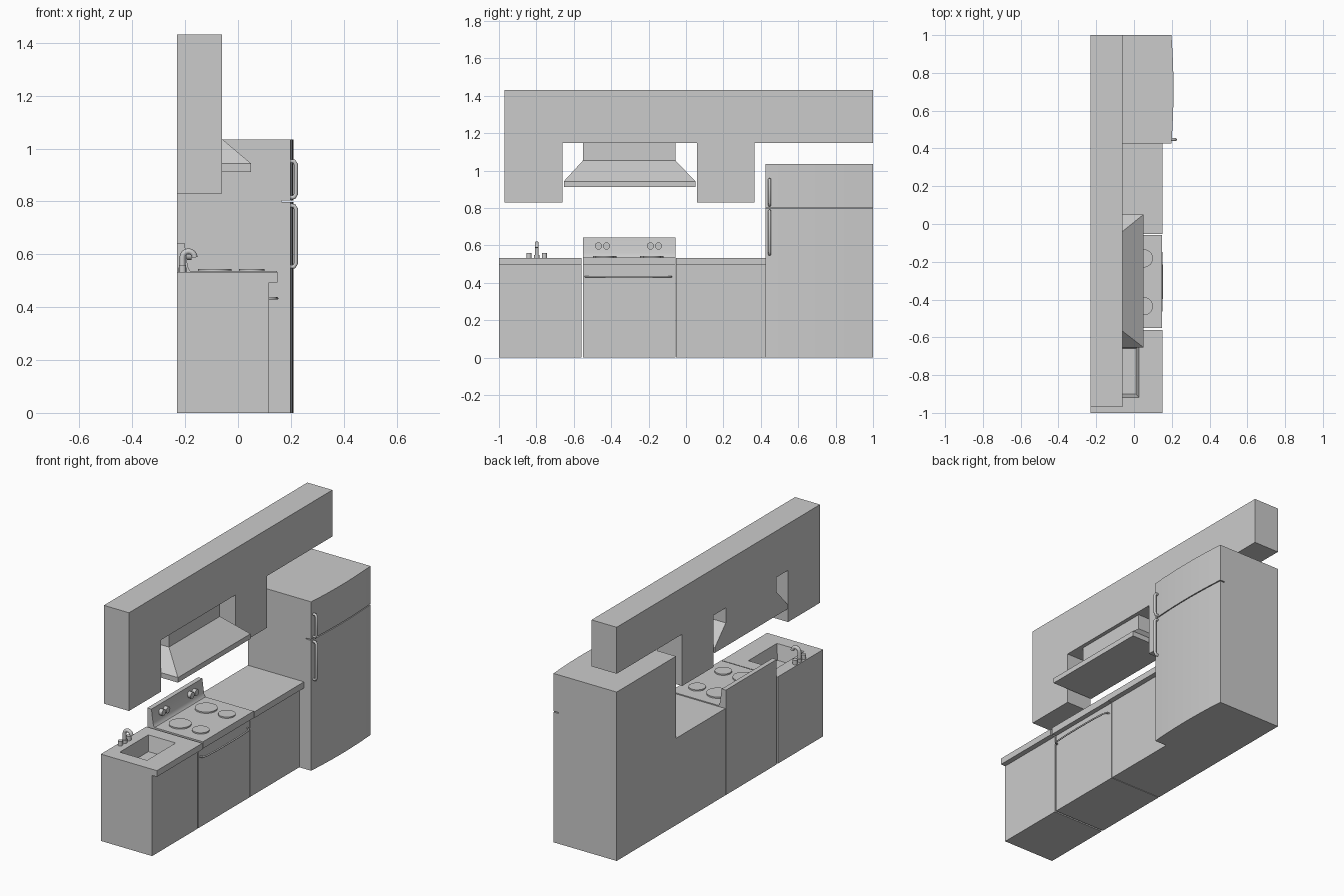
import bpy, bmesh, math
from mathutils import Vector

if "Cube" in bpy.data.objects:
    bpy.data.objects.remove(bpy.data.objects["Cube"])


def make(name, bm, smooth=False):
    bmesh.ops.recalc_face_normals(bm, faces=bm.faces[:])
    me = bpy.data.meshes.new(name)
    bm.to_mesh(me)
    bm.free()
    ob = bpy.data.objects.new(name, me)
    bpy.context.collection.objects.link(ob)
    if smooth:
        bpy.ops.object.select_all(action='DESELECT')
        bpy.context.view_layer.objects.active = ob
        ob.select_set(True)
        bpy.ops.object.shade_smooth_by_angle(angle=math.radians(35))
    return ob


def extrude(name, pts, move, smooth=False):
    """Extrude a closed 3D outline along a vector."""
    bm = bmesh.new()
    f = bm.faces.new([bm.verts.new(p) for p in pts])
    new = bmesh.ops.extrude_face_region(bm, geom=[f])['geom']
    bmesh.ops.translate(bm, vec=move, verts=[v for v in new if isinstance(v, bmesh.types.BMVert)])
    return make(name, bm, smooth)


def along_y(name, profile, y0, y1, smooth=False):
    return extrude(name, [(x, y0, z) for x, z in profile], (0, y1 - y0, 0), smooth)


def along_z(name, plan, z0, z1, smooth=False):
    return extrude(name, [(x, y, z0) for x, y in plan], (0, 0, z1 - z0), smooth)


def loft(name, layers):
    """Stack of rectangles (x0, x1, y0, y1, z) joined into a closed solid."""
    bm = bmesh.new()
    rings = [[bm.verts.new(p) for p in ((a, c, z), (b, c, z), (b, d, z), (a, d, z))]
             for a, b, c, d, z in layers]
    for lo, hi in zip(rings, rings[1:]):
        for i in range(4):
            j = (i + 1) % 4
            bm.faces.new((lo[i], lo[j], hi[j], hi[i]))
    bm.faces.new(rings[0])
    bm.faces.new(rings[-1])
    return make(name, bm)


def cylinder(name, center, r, depth, axis='Z', sides=24):
    bm = bmesh.new()
    bmesh.ops.create_cone(bm, cap_ends=True, segments=sides, radius1=r, radius2=r, depth=depth)
    q = Vector((0, 0, 1)).rotation_difference(Vector((1, 0, 0) if axis == 'X' else (0, 0, 1)))
    for v in bm.verts:
        v.co = q @ v.co + Vector(center)
    return make(name, bm, True)


def tube(name, pts, r):
    cu = bpy.data.curves.new(name, 'CURVE')
    cu.dimensions = '3D'
    cu.bevel_depth = r
    cu.bevel_resolution = 3
    cu.use_fill_caps = True
    sp = cu.splines.new('POLY')
    sp.points.add(len(pts) - 1)
    for p, co in zip(sp.points, pts):
        p.co = (*co, 1)
    sp.use_smooth = True
    ob = bpy.data.objects.new(name, cu)
    bpy.context.collection.objects.link(ob)
    return ob


BACK = -0.23
BODY, EDGE = 0.118, 0.15

# upper cabinets: a beam with two drops around the hood
upper = [(-0.97, 0.83), (-0.66, 0.83), (-0.66, 1.147), (0.06, 1.147), (0.06, 0.83),
         (0.365, 0.83), (0.365, 1.147), (1, 1.147), (1, 1.432), (-0.97, 1.432)]
extrude("upper_cabinets", [(BACK, y, z) for y, z in upper], (0.17, 0, 0))

# range hood
loft("range_hood", [(BACK, 0.05, -0.653, 0.05, 0.912), (BACK, 0.05, -0.653, 0.05, 0.943),
                    (BACK, -0.083, -0.55, -0.057, 1.055), (BACK, -0.083, -0.55, -0.057, 1.147)])

# base cabinets with overhanging counters
base = [(BACK, 0), (BODY, 0), (BODY, 0.494), (EDGE, 0.494), (EDGE, 0.532), (BACK, 0.532)]
sink_unit = along_y("sink_cabinet", base, -1, -0.56)
along_y("counter_cabinet", base, -0.053, 0.425)

# sink basin cut
cutter = loft("sink_cutter", [(-0.145, 0.01, -0.90, -0.66, 0.44), (-0.16, 0.028, -0.92, -0.64, 0.54)])
cutter.hide_render = True
cutter.hide_viewport = True
mod = sink_unit.modifiers.new("basin", 'BOOLEAN')
mod.object = cutter
mod.operation = 'DIFFERENCE'
mod.solver = 'EXACT'

# faucet and taps
arc = [(-0.187 - 0.023 * math.cos(t), -0.798, 0.588 + 0.023 * math.sin(t))
       for t in [math.pi * i / 10 for i in range(11)]]
tube("faucet", [(-0.21, -0.798, 0.53)] + arc, 0.011)
cylinder("faucet_base", (-0.21, -0.798, 0.54), 0.015, 0.02)
for y in (-0.84, -0.757):
    cylinder("tap", (-0.21, y, 0.545), 0.014, 0.028)

# stove with sloped back panel
stove = [(BACK, 0), (BODY, 0), (BODY, 0.494), (0.147, 0.494), (0.147, 0.536), (-0.18, 0.536),
         (-0.187, 0.545), (-0.191, 0.56), (-0.202, 0.643), (BACK, 0.643)]
along_y("stove", stove, -0.55, -0.057, True)
for y in (-0.435, -0.182):
    cylinder("rear_burner", (-0.088, y, 0.538), 0.063, 0.012, sides=32)
    cylinder("front_burner", (0.052, y, 0.538), 0.048, 0.012, sides=32)
for y in (-0.468, -0.425, -0.19, -0.147):
    cylinder("stove_knob", (-0.19, y, 0.597), 0.019, 0.03, 'X')

# oven handle, slightly bowed
tube("oven_handle", [(0.115, -0.538, 0.433), (0.134, -0.534, 0.433), (0.142, -0.51, 0.433),
                     (0.147, -0.42, 0.433), (0.148, -0.308, 0.433), (0.147, -0.19, 0.433),
                     (0.142, -0.105, 0.433), (0.134, -0.082, 0.433), (0.115, -0.078, 0.433)], 0.005)

# fridge: body plus two softly bowed doors
Y0, Y1, FRONT = 0.425, 1.0, 0.165
along_z("fridge_body", [(BACK, Y0), (FRONT, Y0), (FRONT, Y1), (BACK, Y1)], 0, 1.035)
bow = [(0.198 + 0.011 * (1 - (2 * i / 12 - 1) ** 2), Y0 + (Y1 - Y0) * i / 12) for i in range(13)]
door = [(FRONT, Y0)] + bow + [(FRONT, Y1)]
along_z("fridge_door", door, 0, 0.798, True)
along_z("freezer_door", door, 0.804, 1.035, True)
for name, z0, z1 in (("fridge_handle", 0.553, 0.784), ("freezer_handle", 0.815, 0.952)):
    tube(name, [(0.195, 0.447, z0), (0.212, 0.447, z0), (0.219, 0.447, z0 + 0.012),
                (0.219, 0.447, z1 - 0.012), (0.212, 0.447, z1), (0.195, 0.447, z1)], 0.008)
